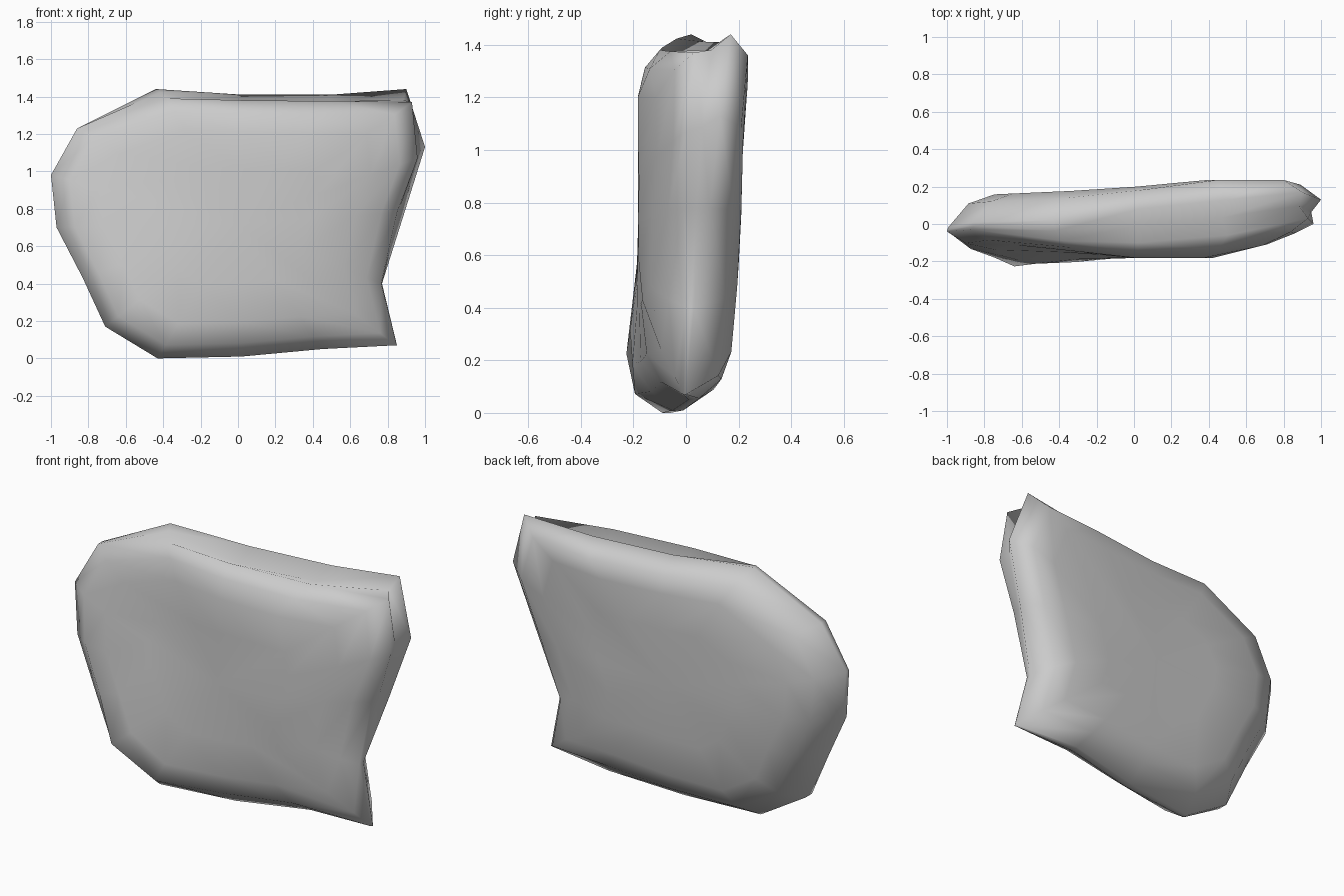
import bpy, bmesh
from mathutils import Vector

if "Cube" in bpy.data.objects:
    bpy.data.objects.remove(bpy.data.objects["Cube"])

# Front seam and back seam points (x, y, z), clockwise from the top left
SEAMS = [
    (-.38, -.09, 1.39, -.44, .02, 1.44), (.02, -.10, 1.38, .02, .08, 1.41),
    (.50, -.06, 1.375, .50, .13, 1.41), (.93, .03, 1.37, .90, .17, 1.44),
    (.96, .00, 1.07, 1.0, .13, 1.13), (.85, -.01, .78, .89, .09, .78),
    (.765, .00, .40, .77, .03, .40), (.845, -.01, .07, .85, .00, .07),
    (.45, .01, .05, .45, .05, .055), (.02, -.05, .01, .02, -.01, .01),
    (-.43, -.09, .00, -.43, -.06, .00), (-.71, -.12, .17, -.71, -.06, .17),
    (-.83, -.10, .43, -.83, -.04, .44), (-.97, -.06, .70, -.965, -.03, .70),
    (-1.0, -.04, .98, -.995, -.02, .98), (-.86, -.03, 1.23, -.86, .01, 1.23)]
MID = Vector((0, .02, .72))


def clamp(t):
    return max(0.0, min(1.0, t))


def low_left(x, z):
    return clamp((-x - .1) / .5) * clamp((.6 - z) / .4)


def top_right(x, z):
    return clamp((x + .1) / .4) * clamp((z - .95) / .28)


def front_y(x, z):
    # Twisted face: leans back at the upper left, swells at the lower left
    up_left = .07 * clamp(-x / .6) * clamp((z - .6) / .5)
    low_right = .04 * clamp((x + .1) / .5) * clamp((.6 - z) / .4)
    return (-.182 - .05 * low_left(x, z) + up_left + low_right
            + max(0, x - .42) * .25)


def back_y(x, z):
    return (.192 + .045 * min(x, .4) + .025 * top_right(x, z)
            - .09 * max(0, .65 - z))


bm = bmesh.new()


def loop(points):
    return [bm.verts.new(p) for p in points]


def bridge(a, b):
    n = len(a)
    for i in range(n):
        j = (i + 1) % n
        bm.faces.new((a[i], a[j], b[j], b[i]))


def panel(outline, depth, rings, fuller):
    # Domed panel: seam, inset rings (scale, fullness) and a centre point
    rim = loop(outline)
    prev = rim
    for k, full in rings:
        pts = []
        for p in outline:
            q = MID + (p - MID) * k
            d = depth(q.x, q.z)
            t = full + (1 - full) * fuller(q.x, q.z)
            pts.append((q.x, p.y + (d - p.y) * t, q.z))
        ring = loop(pts)
        bridge(prev, ring)
        prev = ring
    c = bm.verts.new((MID.x, depth(MID.x, MID.z), MID.z))
    for i in range(len(prev)):
        bm.faces.new((prev[i], prev[(i + 1) % len(prev)], c))
    return rim


front = [Vector(s[:3]) for s in SEAMS]
back = [Vector(s[3:]) for s in SEAMS]
front_rim = panel(front, front_y, ((.9, .68), (.74, 1), (.45, 1)), low_left)
back_rim = panel(back, back_y, ((.89, .75), (.75, 1), (.45, 1)), top_right)

# Shallow groove between the two seams, fading out at the top left
groove = []
for i, (f, b) in enumerate(zip(front, back)):
    m = (f + b) / 2
    dip = max(0, (f - b).length - .08) * .5 if i else -.01
    groove.append(m + (MID - m).normalized() * dip)
groove = loop(groove)
bridge(front_rim, groove)
bridge(groove, back_rim)

bmesh.ops.recalc_face_normals(bm, faces=bm.faces)
for f in bm.faces:
    f.smooth = True
mesh = bpy.data.meshes.new("slab")
bm.to_mesh(mesh)
bm.free()
bpy.context.collection.objects.link(bpy.data.objects.new("slab", mesh))
